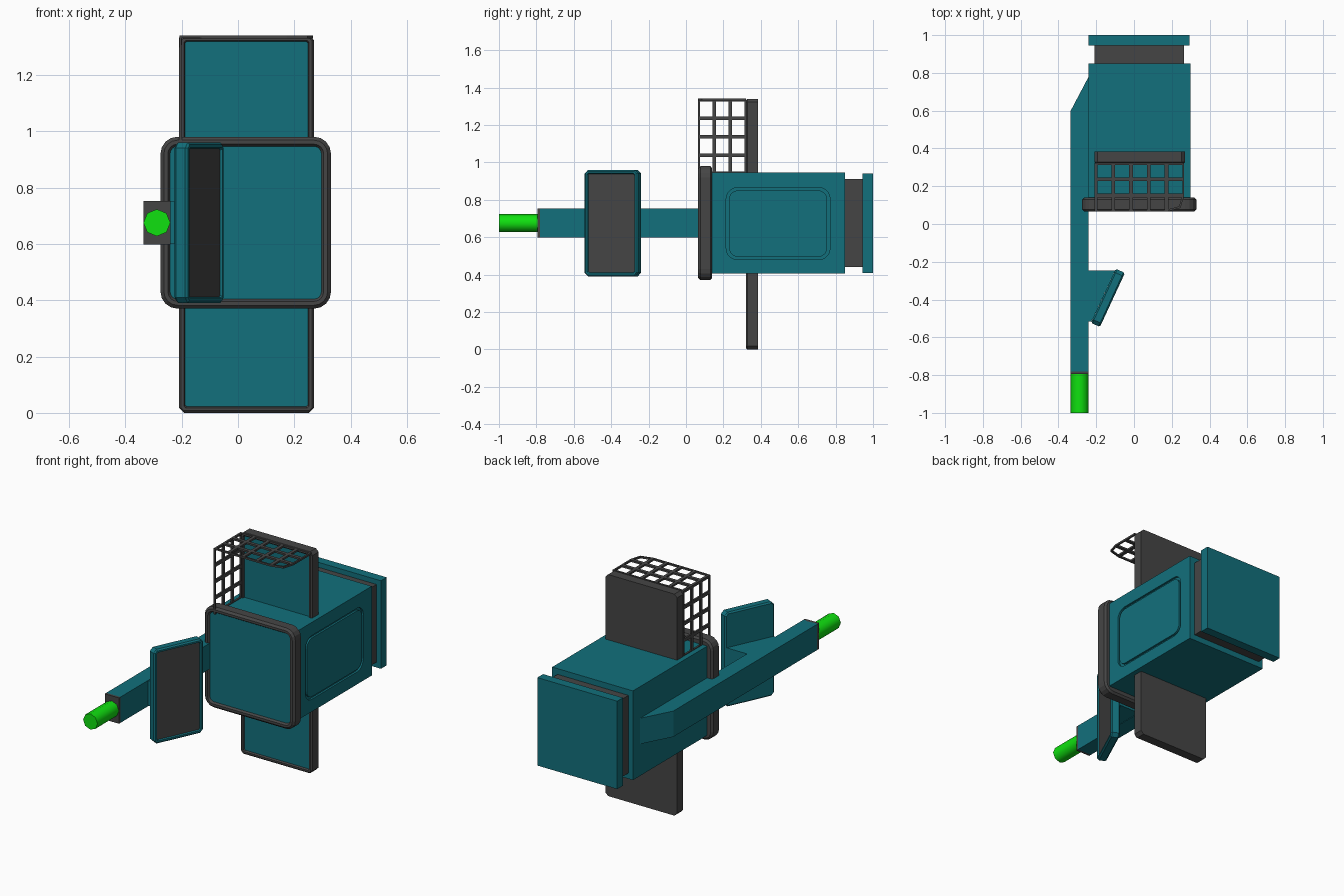
import bpy, bmesh, math
from mathutils import Matrix, Vector

if "Cube" in bpy.data.objects:
    bpy.data.objects.remove(bpy.data.objects["Cube"])


def material(name, rgb):
    m = bpy.data.materials.new(name)
    m.diffuse_color = (*rgb, 1)
    m.use_nodes = True
    m.node_tree.nodes["Principled BSDF"].inputs["Base Color"].default_value = m.diffuse_color
    return m


TEAL = material("teal", (0.006, 0.16, 0.20))
DARK = material("dark_grey", (0.06, 0.06, 0.06))
GREEN = material("green", (0.005, 0.75, 0.005))


def finish(bm, name, *mats):
    bmesh.ops.recalc_face_normals(bm, faces=bm.faces)
    me = bpy.data.meshes.new(name)
    bm.to_mesh(me)
    bm.free()
    ob = bpy.data.objects.new(name, me)
    bpy.context.collection.objects.link(ob)
    for m in mats:
        me.materials.append(m)
    return ob


def box(name, x, y, z, mat):
    bm = bmesh.new()
    bmesh.ops.create_cube(bm, size=1)
    for v in bm.verts:
        v.co = [(a + b) / 2 + c * (b - a) for c, (a, b) in zip(v.co, (x, y, z))]
    return finish(bm, name, mat)


def prism(name, outline, z0, z1, mat):
    bm = bmesh.new()
    face = bm.faces.new([bm.verts.new((x, y, z0)) for x, y in outline])
    ext = bmesh.ops.extrude_face_region(bm, geom=[face])["geom"]
    for v in ext:
        if isinstance(v, bmesh.types.BMVert):
            v.co.z = z1
    return finish(bm, name, mat)


def rounded_rect(w, h, r, n):
    pts = []
    for k, (sx, sz) in enumerate(((1, 1), (-1, 1), (-1, -1), (1, -1))):
        for i in range(n + 1):
            a = math.pi / 2 * (k + i / n)
            pts.append((sx * (w / 2 - r) + r * math.cos(a),
                        sz * (h / 2 - r) + r * math.sin(a)))
    return pts


def slab(name, w, h, r, n, rings, matrix, frame_mat, panel_mat):
    """Loft of rounded rectangles; rings = (inset, depth), the last one is the panel."""
    bm = bmesh.new()
    loops = []
    for inset, d in rings:
        pts = rounded_rect(w - 2 * inset, h - 2 * inset, max(r - inset, 0.006), n)
        loops.append([bm.verts.new((x, d, z)) for x, z in pts])
    for a, b in zip(loops, loops[1:]):
        for i in range(len(a)):
            j = (i + 1) % len(a)
            bm.faces.new((a[i], a[j], b[j], b[i]))
    bm.faces.new(loops[0])
    bm.faces.new(loops[-1]).material_index = 1
    bm.transform(matrix)
    return finish(bm, name, frame_mat, panel_mat)


# Main body
body = box("body", (-0.24, 0.30), (0.13, 0.85), (0.405, 0.945), TEAL)

# Rounded groove on the right side: recess cut plus a flush inner panel
side = Matrix.Translation((0.30, 0.4925, 0.6725)) @ Matrix.Rotation(math.pi / 2, 4, 'Z')
cutter = slab("side_recess_cutter", 0.555, 0.385, 0.06, 5,
              [(0, 0.012), (0, -0.02)], side, TEAL, TEAL)
cutter.hide_render = True
cutter.hide_set(True)
cut = body.modifiers.new("recess", 'BOOLEAN')
cut.object = cutter
cut.solver = 'EXACT'
slab("side_panel", 0.525, 0.355, 0.048, 5, [(0, 0.013), (0, 0)], side, TEAL, TEAL)

# Front frame with inset screen
slab("front_frame", 0.605, 0.61, 0.06, 4,
     [(0.012, 0.075), (0, 0.065), (0, 0.012), (0.012, 0), (0.026, 0), (0.034, 0.012)],
     Matrix.Translation((0.0275, 0.065, 0.675)), DARK, TEAL)

# Rear neck and cap
box("rear_neck", (-0.21, 0.265), (0.84, 0.955), (0.44, 0.91), DARK)
box("rear_cap", (-0.24, 0.295), (0.945, 1.0), (0.408, 0.94), TEAL)

# Vertical fin running through the body
slab("vertical_fin", 0.48, 1.34, 0.018, 1,
     [(0, 0.065), (0, 0.008), (0.008, 0), (0.018, 0), (0.022, 0.012)],
     Matrix.Translation((0.03, 0.32, 0.67)), DARK, TEAL)

# Lattice basket: side wall and top, folded along one edge
bm = bmesh.new()
X0, X1, Y0, Y1, Z0, Z1 = -0.204, 0.266, 0.065, 0.322, 0.945, 1.34
profile = [(X0, Z0 + (Z1 - Z0) * i / 4) for i in range(5)]
profile += [(X0 + (X1 - X0) * i / 5, Z1) for i in range(1, 6)]
grid = [[bm.verts.new((x, Y0 + (Y1 - Y0) * j / 3, z)) for j in range(4)] for x, z in profile]
for a, b in zip(grid, grid[1:]):
    for j in range(3):
        bm.faces.new((a[j], a[j + 1], b[j + 1], b[j]))
grid[-1][0].co += Vector((-0.02, 0.02, 0))
bmesh.ops.recalc_face_normals(bm, faces=bm.faces)
cells = bm.faces[:]
bmesh.ops.inset_individual(bm, faces=cells, thickness=0.01, use_even_offset=True)
bmesh.ops.delete(bm, geom=cells, context='FACES_ONLY')
if sum(f.normal.z for f in bm.faces) < 0:
    bmesh.ops.reverse_faces(bm, faces=bm.faces)
basket = finish(bm, "lattice_basket", DARK)
thick = basket.modifiers.new("thickness", 'SOLIDIFY')
thick.thickness = 0.011
thick.offset = 0
basket.location.z = -0.005

# Side arm, dark end cap and bracket
prism("side_arm", [(-0.335, -0.78), (-0.24, -0.78), (-0.24, 0.78), (-0.335, 0.6)],
      0.597, 0.753, TEAL)
box("arm_end_cap", (-0.335, -0.24), (-0.795, -0.775), (0.597, 0.753), DARK)
prism("display_bracket", [(-0.245, -0.515), (-0.225, -0.515), (-0.10, -0.245), (-0.245, -0.245)],
      0.6, 0.75, TEAL)

# Tilted display plate on the arm
turn = Matrix.Rotation(math.radians(65.2), 4, 'Z')
slab("tilted_display", 0.315, 0.57, 0.02, 1,
     [(0.008, 0.053), (0, 0.045), (0, 0.008), (0.008, 0), (0.018, 0), (0.022, 0.008)],
     Matrix.Translation((-0.114, -0.402, 0.675)) @ turn, TEAL, DARK)

# Glowing rod at the arm tip
bm = bmesh.new()
bmesh.ops.create_cone(bm, cap_ends=True, segments=8, radius1=0.048, radius2=0.048, depth=0.21,
                      matrix=Matrix.Translation((-0.288, -0.895, 0.675))
                      @ Matrix.Rotation(math.pi / 2, 4, 'X'))
rod = finish(bm, "green_rod", GREEN)
bpy.context.view_layer.objects.active = rod
rod.select_set(True)
bpy.ops.object.shade_smooth_by_angle(angle=math.radians(50))
